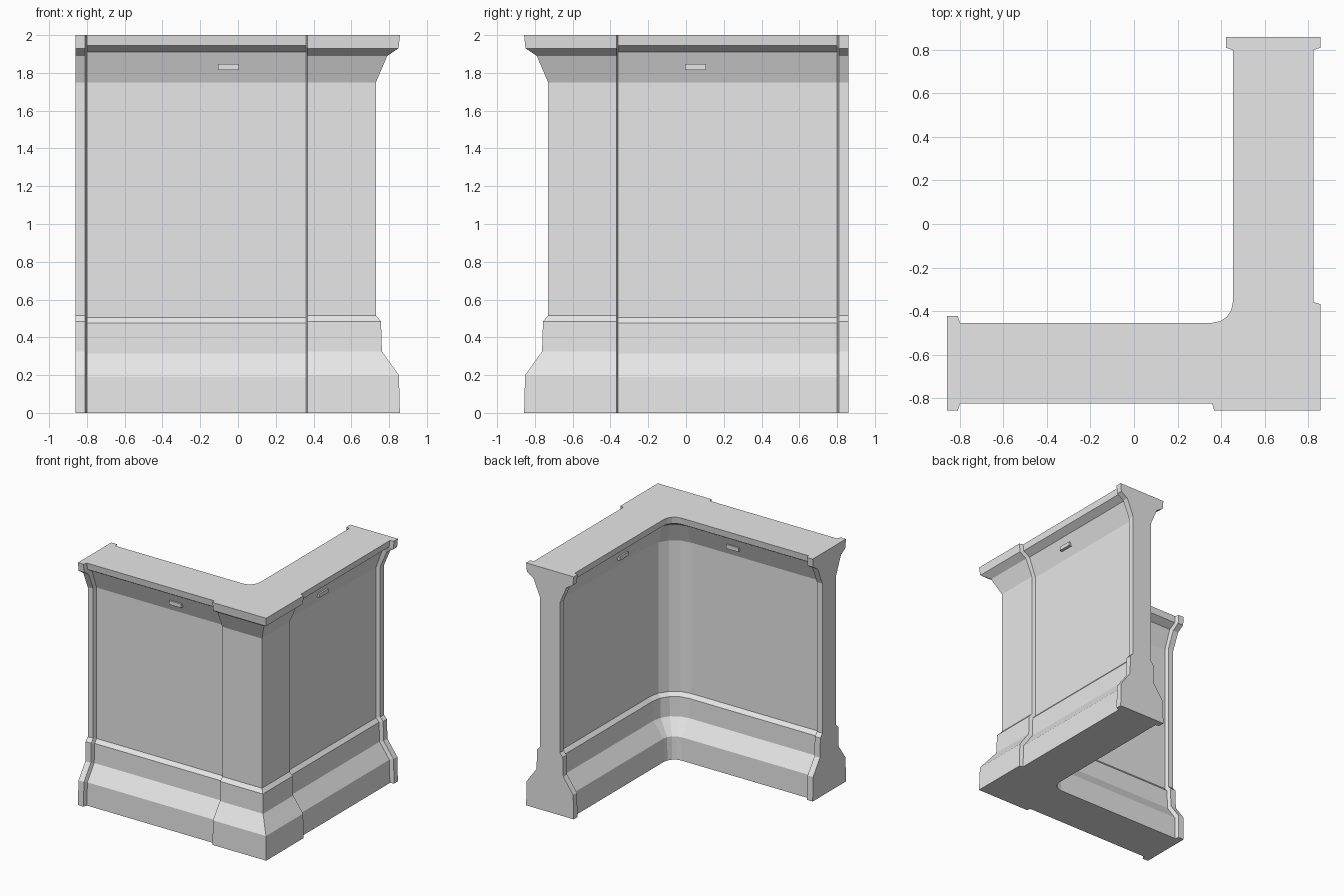
import bpy
import bmesh
from math import cos, sin, radians

cube = bpy.data.objects.get("Cube")
if cube:
    bpy.data.objects.remove(cube, do_unlink=True)

stone = bpy.data.materials.new("light grey")
stone.use_nodes = True
grey = (0.8, 0.8, 0.8, 1)
stone.diffuse_color = grey
stone.node_tree.nodes["Principled BSDF"].inputs["Base Color"].default_value = grey

MID = 0.64      # distance of each wall's centre line from the origin
END = 0.86      # free end of each wall
BEND = 0.36     # where the panels meet the corner

# (distance from the centre line, height) of the raised trim and recessed panel
TRIM = [(0.217, 0), (0.212, 0.2), (0.122, 0.325), (0.117, 0.485), (0.09, 0.515),
        (0.09, 1.75), (0.15, 1.89), (0.21, 1.93), (0.217, 2)]
PANEL = [(0.186, 0), (0.181, 0.19), (0.092, 0.315), (0.087, 0.475), (0.06, 0.505),
         (0.06, 1.75), (0.12, 1.91), (0.179, 1.945), (0.186, 2)]


def mirrored(points):
    """Reflect one arm across the corner diagonal, in reverse order."""
    return [(-y, -x, z) for x, y, z in reversed(points)]


def outline(trim, panel):
    """Closed loop around both walls at one level of the profiles."""
    (t, tz), (p, pz) = trim, panel
    outer = [(-END, -MID - t, tz), (-0.81, -MID - t, tz), (-0.80, -MID - p, pz),
             (BEND, -MID - p, pz), (BEND + 0.008, -MID - t, tz)]
    inner = [(-END, -MID + t, tz), (-0.81, -MID + t, tz), (-0.80, -MID + p, pz)]
    radius = MID - p - BEND
    for angle in (-90, -67.5):
        a = radians(angle)
        inner.append((BEND + radius * cos(a), -BEND + radius * sin(a), pz))
    d = BEND + radius * cos(radians(45))
    return (outer + [(MID + t, -MID - t, tz)] + mirrored(outer)
            + mirrored(inner)[::-1] + [(d, -d, pz)] + inner[::-1])


def finish(bm, name):
    bmesh.ops.recalc_face_normals(bm, faces=bm.faces)
    mesh = bpy.data.meshes.new(name)
    bm.to_mesh(mesh)
    bm.free()
    mesh.materials.append(stone)
    obj = bpy.data.objects.new(name, mesh)
    bpy.context.collection.objects.link(obj)
    return obj


# Corner wall: stacked outlines joined into one solid
bm = bmesh.new()
rings = [[bm.verts.new(co) for co in outline(t, p)] for t, p in zip(TRIM, PANEL)]
for low, high in zip(rings, rings[1:]):
    n = len(low)
    for i in range(n):
        j = (i + 1) % n
        bm.faces.new((low[i], low[j], high[j], high[i]))
bm.faces.new(rings[0][::-1])
bm.faces.new(rings[-1])
finish(bm, "corner_wall")


# Small blocks under the cornice, on both sides of each wall
def block(name, centre, size):
    bm = bmesh.new()
    bmesh.ops.create_cube(bm, size=1)
    bmesh.ops.scale(bm, vec=size, verts=bm.verts)
    bmesh.ops.translate(bm, vec=centre, verts=bm.verts)
    finish(bm, name)


for side, label in ((-1, "inner"), (1, "outer")):
    depth = MID + side * 0.09
    block("front_block_" + label, (-0.05, -depth, 1.832), (0.112, 0.04, 0.032))
    block("side_block_" + label, (depth, 0.05, 1.832), (0.04, 0.112, 0.032))
